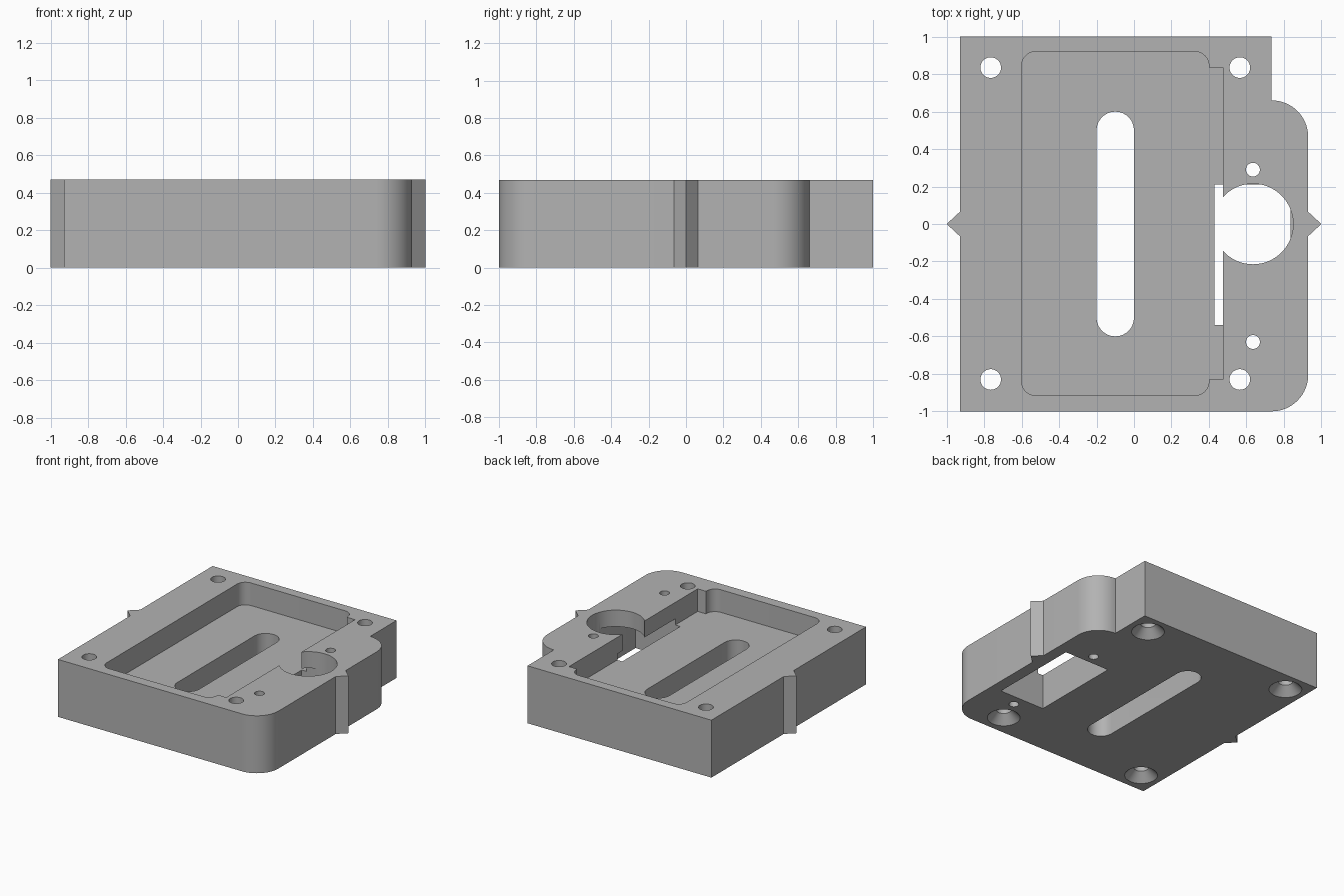
import bpy, bmesh, math

if "Cube" in bpy.data.objects:
    bpy.data.objects.remove(bpy.data.objects["Cube"])

HEIGHT = 0.47
FLOOR = 0.285      # main pocket floor
ROOF = 0.335       # top of the underside recess

grey = bpy.data.materials.new("machined grey")
grey.use_nodes = True
grey.diffuse_color = (0.45, 0.45, 0.45, 1)
grey.node_tree.nodes["Principled BSDF"].inputs["Base Color"].default_value = grey.diffuse_color


def arc(cx, cy, r, start, end, steps=16):
    """Points on an arc, angles in degrees."""
    angles = [math.radians(start + (end - start) * i / steps) for i in range(steps + 1)]
    return [(cx + r * math.cos(a), cy + r * math.sin(a)) for a in angles]


def circle(cx, cy, r, steps=48):
    return arc(cx, cy, r, 0, 360, steps)[:-1]


def rectangle(x0, x1, y0, y1):
    return [(x0, y0), (x1, y0), (x1, y1), (x0, y1)]


def rounded(x0, x1, y0, y1, r):
    return (arc(x0 + r, y0 + r, r, 180, 270) + arc(x1 - r, y0 + r, r, 270, 360)
            + arc(x1 - r, y1 - r, r, 0, 90) + arc(x0 + r, y1 - r, r, 90, 180))


def loft(name, sections):
    """Solid through matching outlines, given as (outline, z) from low to high."""
    bm = bmesh.new()
    rings = [[bm.verts.new((x, y, z)) for x, y in outline] for outline, z in sections]
    bm.faces.new(rings[0][::-1])
    bm.faces.new(rings[-1])
    for low, high in zip(rings, rings[1:]):
        for i in range(len(low)):
            j = (i + 1) % len(low)
            bm.faces.new((low[i], low[j], high[j], high[i]))
    bmesh.ops.recalc_face_normals(bm, faces=bm.faces)
    mesh = bpy.data.meshes.new(name)
    bm.to_mesh(mesh)
    bm.free()
    mesh.materials.append(grey)
    obj = bpy.data.objects.new(name, mesh)
    bpy.context.collection.objects.link(obj)
    return obj


def prism(name, outline, z0, z1):
    return loft(name, [(outline, z0), (outline, z1)])


# Block outline with pointed alignment tabs and two rounded corners
outline = [(-0.93, -1)]
outline += arc(0.735, -0.805, 0.195, -90, 0)
outline += [(0.93, -0.065), (1, 0), (0.93, 0.065)]
outline += arc(0.735, 0.465, 0.195, 0, 90)
outline += [(0.735, 1), (-0.93, 1), (-0.93, 0.065), (-1, 0), (-0.93, -0.065)]
body = prism("housing_block", outline, 0, HEIGHT)

# Pockets, slot and recess
above, below = HEIGHT + 0.1, -0.1
cutters = [
    prism("main_pocket", rounded(-0.6, 0.4, -0.915, 0.92, 0.075), FLOOR, above),
    prism("pocket_side_step", rectangle(0.3, 0.475, -0.83, 0.835), FLOOR, above),
    prism("long_slot", arc(-0.1, 0.5, 0.1, 0, 180) + arc(-0.1, -0.5, 0.1, 180, 360), below, above),
    prism("round_pocket", circle(0.635, 0, 0.215, 64), FLOOR, above),
    prism("underside_recess", rectangle(0.43, 0.835, -0.54, 0.21), below, ROOF),
]

# Countersunk corner holes
for x in (-0.765, 0.565):
    for y in (-0.83, 0.835):
        wide, narrow = circle(x, y, 0.122), circle(x, y, 0.055)
        cutters.append(loft("screw_hole", [(wide, below), (wide, 0), (narrow, 0.067), (narrow, above)]))

# Small plain holes
for y in (-0.63, 0.29):
    cutters.append(prism("pin_hole", circle(0.635, y, 0.037, 32), below, above))

# Cut everything out of the block
bpy.context.view_layer.objects.active = body
for cutter in cutters:
    cutter.hide_render = True
    cut = body.modifiers.new(cutter.name, "BOOLEAN")
    cut.operation = "DIFFERENCE"
    cut.solver = "EXACT"
    cut.object = cutter
    bpy.ops.object.modifier_apply(modifier=cut.name)
for cutter in cutters:
    bpy.data.objects.remove(cutter)

# Smooth round walls, sharp edges
bpy.ops.object.select_all(action="DESELECT")
body.select_set(True)
bpy.ops.object.shade_smooth_by_angle(angle=math.radians(30))
